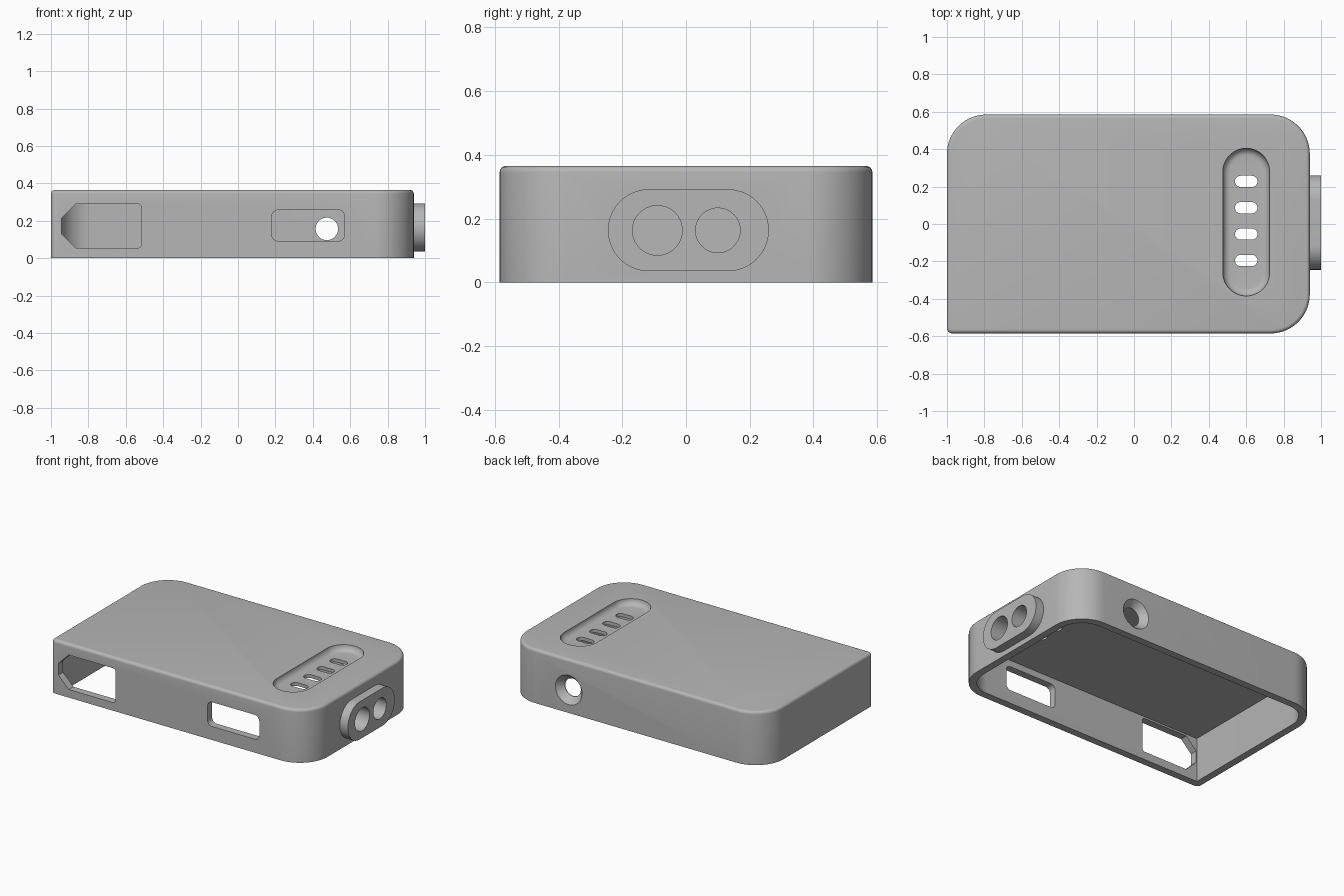
import bpy, bmesh, math

cube = bpy.data.objects.get("Cube")
if cube:
    bpy.data.objects.remove(cube, do_unlink=True)

# Single grey plastic
GREY = (0.47, 0.47, 0.47, 1)
plastic = bpy.data.materials.new("grey plastic")
plastic.use_nodes = True
plastic.diffuse_color = GREY
plastic.node_tree.nodes["Principled BSDF"].inputs["Base Color"].default_value = GREY

TO_3D = {
    "x": lambda u, v, d: (d, u, v),
    "y": lambda u, v, d: (u, d, v),
    "z": lambda u, v, d: (u, v, d),
}


def outline(u0, u1, v0, v1, radii, inset=0.0, steps=16):
    """Rectangle with rounded corners; a negative radius gives a chamfer.
    Corner order: low-low, high-low, high-high, low-high."""
    if not isinstance(radii, tuple):
        radii = (radii,) * 4
    u0, u1, v0, v1 = u0 + inset, u1 - inset, v0 + inset, v1 - inset
    corners = [(u0, v0, 1, 1), (u1, v0, -1, 1), (u1, v1, -1, -1), (u0, v1, 1, -1)]
    points = []
    for i, ((u, v, su, sv), radius) in enumerate(zip(corners, radii)):
        n = steps if radius > 0 else 1
        r = max(abs(radius) - inset, 0.0)
        for k in range(n + 1):
            a = math.pi + (i + k / n) * math.pi / 2
            points.append((u + su * r + r * math.cos(a), v + sv * r + r * math.sin(a)))
    return points


def loft(name, axis, layers):
    """Closed solid through (outline, depth) layers."""
    bm = bmesh.new()
    rings = [[bm.verts.new(TO_3D[axis](u, v, d)) for u, v in pts] for pts, d in layers]
    n = len(rings[0])
    for a, b in zip(rings, rings[1:]):
        for i in range(n):
            j = (i + 1) % n
            bm.faces.new((a[i], a[j], b[j], b[i]))
    bm.faces.new(rings[0][::-1])
    bm.faces.new(rings[-1])
    bmesh.ops.remove_doubles(bm, verts=bm.verts, dist=1e-5)
    bmesh.ops.recalc_face_normals(bm, faces=bm.faces)
    mesh = bpy.data.meshes.new(name)
    bm.to_mesh(mesh)
    bm.free()
    mesh.materials.append(plastic)
    obj = bpy.data.objects.new(name, mesh)
    bpy.context.collection.objects.link(obj)
    return obj


def prism(name, axis, shape, d0, d1):
    return loft(name, axis, [(shape, d0), (shape, d1)])


def disc(u, v, r):
    return outline(u - r, u + r, v - r, v + r, r)


def combine(target, tool, operation="DIFFERENCE"):
    tool.hide_render = True
    mod = target.modifiers.new(tool.name, "BOOLEAN")
    mod.object, mod.operation, mod.solver = tool, operation, "EXACT"
    bpy.context.view_layer.objects.active = target
    bpy.ops.object.modifier_apply(modifier=mod.name)
    bpy.data.objects.remove(tool, do_unlink=True)


# Outer shell with a softened top edge
HEIGHT, WALL, FILLET = 0.365, 0.05, 0.02
X0, X1, Y = -1.0, 0.94, 0.585
CORNERS = (0.03, 0.21, 0.21, 0.21)
layers = [(outline(X0, X1, -Y, Y, CORNERS), 0)]
for k in range(6):
    a = k / 5 * math.pi / 2
    layers.append((outline(X0, X1, -Y, Y, CORNERS, FILLET * (1 - math.cos(a))),
                   HEIGHT - FILLET + FILLET * math.sin(a)))
case = loft("case_shell", "z", layers)

# Raised connector boss on the side
boss = prism("connector_boss", "x", outline(-0.245, 0.26, 0.035, 0.292, 0.1285), 0.9, 1.0)
combine(case, boss, "UNION")

# Open underside
cavity = prism("cavity", "z", outline(X0, X1, -Y, Y, CORNERS, WALL), -0.1, 0.302)
combine(case, cavity)

# Connector holes
for y, r in ((-0.09, 0.078), (0.1, 0.07)):
    combine(case, prism("connector_hole", "x", disc(y, 0.163, r), 0.8, 1.1))

# Front openings
chamfered = outline(-0.945, -0.515, 0.055, 0.29, (-0.078, 0.02, 0.02, -0.078))
combine(case, prism("chamfered_opening", "y", chamfered, -0.7, -0.5))
combine(case, prism("rounded_opening", "y", outline(0.18, 0.57, 0.092, 0.258, 0.035), -0.7, -0.5))

# Countersunk hole in the back
sink = loft("countersunk_hole", "y", [
    (disc(0.475, 0.157, 0.06), 0.5),
    (disc(0.475, 0.157, 0.06), Y - WALL + 0.005),
    (disc(0.475, 0.157, 0.1), Y),
    (disc(0.475, 0.157, 0.1), Y + 0.1)])
combine(case, sink)

# Dished recess on top with four vent slots
DISH = 0.04
layers = []
for k in range(7):
    a = k / 6 * math.pi / 2
    layers.append((outline(0.475, 0.725, -0.385, 0.405, 0.125, DISH * (1 - math.sin(a))),
                   HEIGHT - DISH * math.cos(a)))
layers.append((layers[-1][0], HEIGHT + 0.1))
combine(case, loft("vent_recess", "z", layers))
for i in range(4):
    y = -0.195 + i * 0.141
    combine(case, prism("vent_slot", "z", outline(0.54, 0.66, y - 0.03, y + 0.03, 0.03), 0.25, 0.5))

# Smooth curved surfaces, crisp edges
bpy.ops.object.select_all(action="DESELECT")
case.select_set(True)
bpy.context.view_layer.objects.active = case
bpy.ops.object.shade_smooth_by_angle(angle=math.radians(30))
